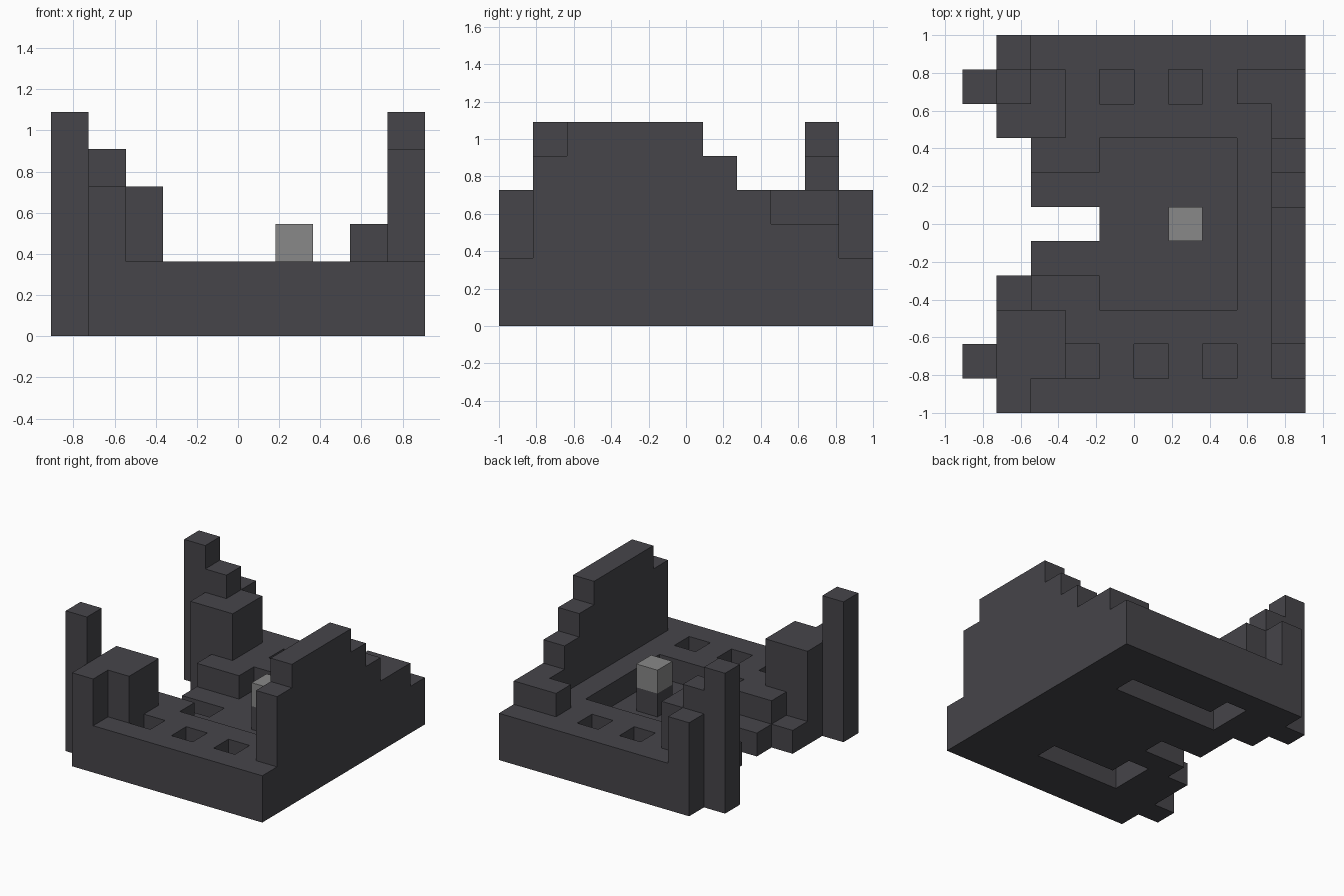
import bpy
import bmesh
from mathutils import Vector

cube = bpy.data.objects.get("Cube")
if cube:
    bpy.data.objects.remove(cube, do_unlink=True)

CELL = 2 / 11
ORIGIN = Vector((-5, -5.5, 0))


def material(name, rgb):
    mat = bpy.data.materials.new(name)
    mat.use_nodes = True
    color = (*rgb, 1)
    mat.diffuse_color = color
    mat.node_tree.nodes["Principled BSDF"].inputs["Base Color"].default_value = color
    return mat


def box(x0, x1, y0, y1, z0, z1):
    """Grid cells of a block; upper bounds are exclusive."""
    return {(x, y, z) for x in range(x0, x1) for y in range(y0, y1) for z in range(z0, z1)}


dark = material("charcoal stone", (0.061, 0.059, 0.068))
grey = material("light grey stone", (0.246, 0.246, 0.246))

# Foundation slab with a stepped, notched entrance side
base = box(1, 10, 0, 11, 0, 2)
base -= box(1, 4, 5, 6, 0, 2)
base -= box(1, 2, 4, 8, 0, 2)

# Sunken court with side ledges, and the low entrance step
base -= box(4, 8, 3, 8, 1, 2)
for y in (4, 6):
    base -= box(2, 4, y, y + 1, 1, 2)
base -= box(1, 2, 3, 4, 1, 2)

# Square pits along the front and back
for x, y in ((3, 1), (5, 1), (7, 1), (4, 9), (6, 9)):
    base -= box(x, x + 1, y, y + 1, 1, 2)

# Hooked channels under the slab
base -= box(3, 8, 8, 9, 0, 1) | box(3, 4, 9, 10, 0, 1)
base -= box(3, 7, 2, 3, 0, 1) | box(3, 4, 3, 4, 0, 1)

# Ruined side wall: one height for each row
wall = set()
for y, top in enumerate((5, 6, 6, 6, 6, 5, 4, 3, 3), start=1):
    wall |= box(9, 10, y, y + 1, 2, top)
wall |= box(8, 9, 9, 10, 2, 3)

# Corner towers
front_tower = box(1, 3, 1, 3, 2, 4) | box(1, 2, 0, 1, 2, 4)
back_tower = box(1, 3, 8, 10, 2, 4) | box(1, 2, 10, 11, 2, 4) | box(1, 2, 9, 10, 4, 5)

parts = {
    "foundation": (base, dark),
    "left_wall": (wall, dark),
    "front_tower": (front_tower, dark),
    "back_tower": (back_tower, dark),
    "front_column": (box(0, 1, 1, 2, 0, 6), dark),
    "back_column": (box(0, 1, 9, 10, 0, 6), dark),
    "pedestal": (box(6, 7, 5, 6, 1, 2), dark),
    "pedestal_block": (box(6, 7, 5, 6, 2, 3), grey),
}
solid = set().union(*(cells for cells, _ in parts.values()))


def build(name, cells, mat):
    """Mesh the outer faces of the cells, leaving out those buried in other parts."""
    bm = bmesh.new()
    for cell in sorted(cells):
        centre = Vector(cell) + Vector((0.5, 0.5, 0.5))
        for axis in range(3):
            for sign in (-1, 1):
                normal = Vector((0, 0, 0))
                normal[axis] = sign
                if tuple(int(c + n) for c, n in zip(cell, normal)) in solid:
                    continue
                u = Vector((0, 0, 0))
                u[(axis + 1) % 3] = 0.5
                v = normal.cross(u)
                corners = (-u - v, u - v, u + v, v - u)
                bm.faces.new([bm.verts.new((centre + normal / 2 + c + ORIGIN) * CELL)
                              for c in corners])
    bmesh.ops.remove_doubles(bm, verts=bm.verts, dist=CELL / 100)
    mesh = bpy.data.meshes.new(name)
    bm.to_mesh(mesh)
    bm.free()
    mesh.materials.append(mat)
    bpy.context.collection.objects.link(bpy.data.objects.new(name, mesh))


for part_name, (part_cells, part_mat) in parts.items():
    build(part_name, part_cells, part_mat)
